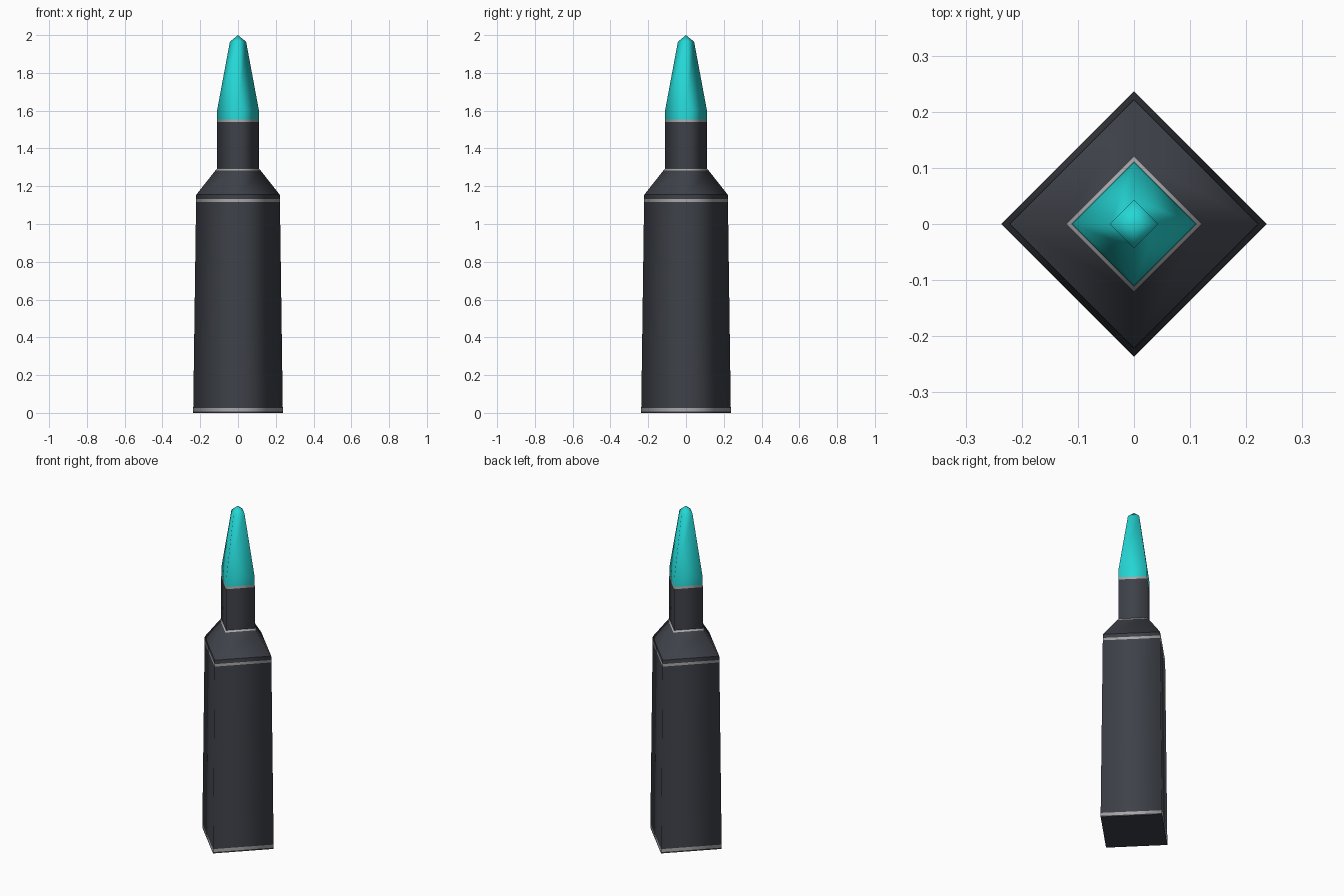
import bpy, bmesh, math

if "Cube" in bpy.data.objects:
    bpy.data.objects.remove(bpy.data.objects["Cube"])


def material(name, rgb):
    m = bpy.data.materials.new(name)
    m.diffuse_color = (*rgb, 1)
    m.use_nodes = True
    m.node_tree.nodes["Principled BSDF"].inputs["Base Color"].default_value = m.diffuse_color
    return m


DARK = material("dark_slate", (0.048, 0.053, 0.066))
GREY = material("light_grey", (0.40, 0.39, 0.40))
TEAL = material("bright_teal", (0.018, 0.68, 0.67))


def section(name, profile, mat, cap_base=False):
    """Four-sided turned section with its corners on the x and y axes."""
    bm = bmesh.new()
    rings = []
    for r, z in profile:
        if r == 0:
            rings.append([bm.verts.new((0, 0, z))] * 4)
        else:
            rings.append([bm.verts.new((r * math.cos(i * math.pi / 2),
                                        r * math.sin(i * math.pi / 2), z))
                          for i in range(4)])
    for a, b in zip(rings, rings[1:]):
        for i in range(4):
            j = (i + 1) % 4
            corners = [a[i], a[j], b[j], b[i]]
            if b[i] is b[j]:
                corners.pop()
            bm.faces.new(corners).smooth = True
    if cap_base:
        base = bm.faces.new(rings[0][::-1])
        for e in base.edges:
            e.smooth = False
    me = bpy.data.meshes.new(name)
    bm.to_mesh(me)
    bm.free()
    me.materials.append(mat)
    ob = bpy.data.objects.new(name, me)
    bpy.context.collection.objects.link(ob)
    return ob


# Case: base, tapered body, sloped shoulder and neck
section("case_base", [(0.237, 0), (0.237, 0.008)], DARK, True)
section("base_band", [(0.237, 0.008), (0.237, 0.026)], GREY)
section("case_body", [(0.237, 0.026), (0.222, 1.117)], DARK)
section("body_band", [(0.222, 1.117), (0.222, 1.132)], GREY)
section("body_rim", [(0.222, 1.132), (0.221, 1.155)], DARK)
section("shoulder", [(0.221, 1.155), (0.120, 1.283)], DARK)
section("shoulder_band", [(0.120, 1.283), (0.112, 1.293)], GREY)
section("neck", [(0.112, 1.293), (0.112, 1.54)], DARK)
section("neck_band", [(0.112, 1.54), (0.111, 1.554)], GREY)

# Pointed tip
section("tip", [(0.111, 1.554), (0.110, 1.605), (0.043, 1.965), (0, 2.0)], TEAL)
